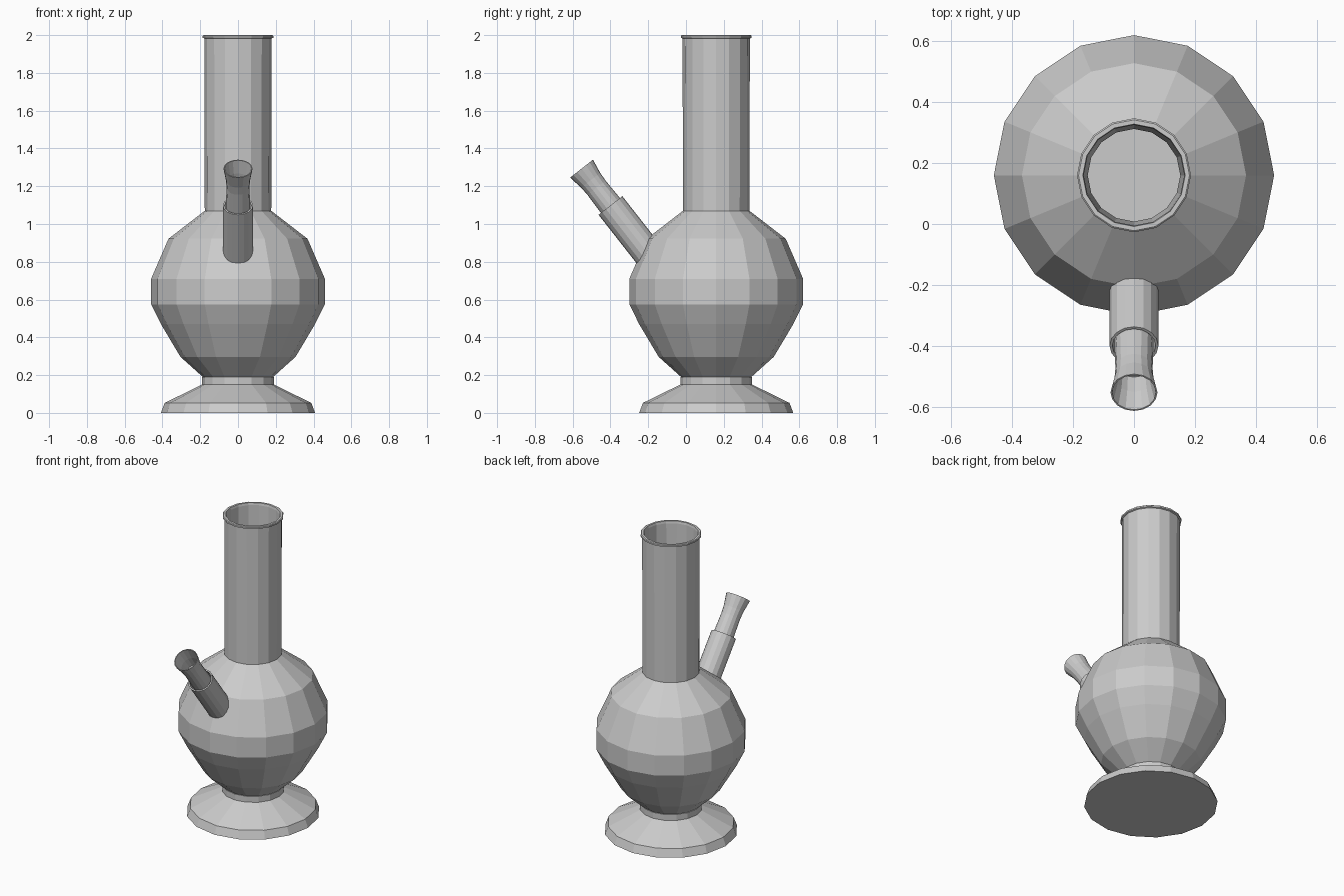
import bpy, bmesh, math
from mathutils import Vector

if "Cube" in bpy.data.objects:
    bpy.data.objects.remove(bpy.data.objects["Cube"])

SIDES = 16


def lathe(name, profile, origin, axis=(0, 0, 1)):
    """Revolve an (r, height) profile around an axis through origin."""
    rot = Vector((0, 0, 1)).rotation_difference(Vector(axis))
    bm = bmesh.new()
    rings = []
    for r, h in profile:
        ring = []
        for i in range(SIDES):
            a = 2 * math.pi * i / SIDES
            p = Vector((r * math.cos(a), r * math.sin(a), h))
            ring.append(bm.verts.new(rot @ p + Vector(origin)))
        rings.append(ring)
    for lo, hi in zip(rings, rings[1:]):
        for i in range(SIDES):
            j = (i + 1) % SIDES
            bm.faces.new((lo[i], lo[j], hi[j], hi[i]))
    bmesh.ops.remove_doubles(bm, verts=bm.verts, dist=1e-5)
    bmesh.ops.recalc_face_normals(bm, faces=bm.faces)
    mesh = bpy.data.meshes.new(name)
    bm.to_mesh(mesh)
    bm.free()
    obj = bpy.data.objects.new(name, mesh)
    bpy.context.collection.objects.link(obj)
    return obj


CENTRE = (0, 0.16, 0)

# Flared foot with collar
lathe("foot", [(0, 0), (0.408, 0), (0.388, 0.053), (0.19, 0.15),
               (0.19, 0.19), (0, 0.19)], CENTRE)

# Hollow bulb, neck and lip in one closed wall
lathe("vessel", [
    (0, 0.191), (0.187, 0.191), (0.305, 0.297), (0.408, 0.47), (0.46, 0.575),
    (0.46, 0.71), (0.368, 0.922), (0.176, 1.07), (0.178, 1.982),
    (0.187, 1.986), (0.187, 1.996), (0.182, 2.0), (0.168, 2.0), (0.165, 1.985),
    (0.152, 1.07), (0.355, 0.905), (0.443, 0.705), (0.443, 0.58),
    (0.29, 0.31), (0.17, 0.205), (0, 0.205)], CENTRE)

# Slanted stem: local height 0 is the open end of the outer sleeve
STEM_END = (0, -0.40, 1.098)
STEM_AXIS = Vector((0, -0.617, 0.787)).normalized()
lathe("side_sleeve", [(0, -0.40), (0.08, -0.40), (0.08, 0), (0.071, 0),
                      (0.068, -0.3), (0, -0.3)], STEM_END, STEM_AXIS)

# Flared cup seated in the sleeve
lathe("cup", [(0, -0.28), (0.06, -0.28), (0.064, 0), (0.061, 0.12),
              (0.064, 0.17), (0.077, 0.248), (0.072, 0.248), (0.058, 0.17),
              (0.052, 0.1), (0, 0.1)], STEM_END, STEM_AXIS)
